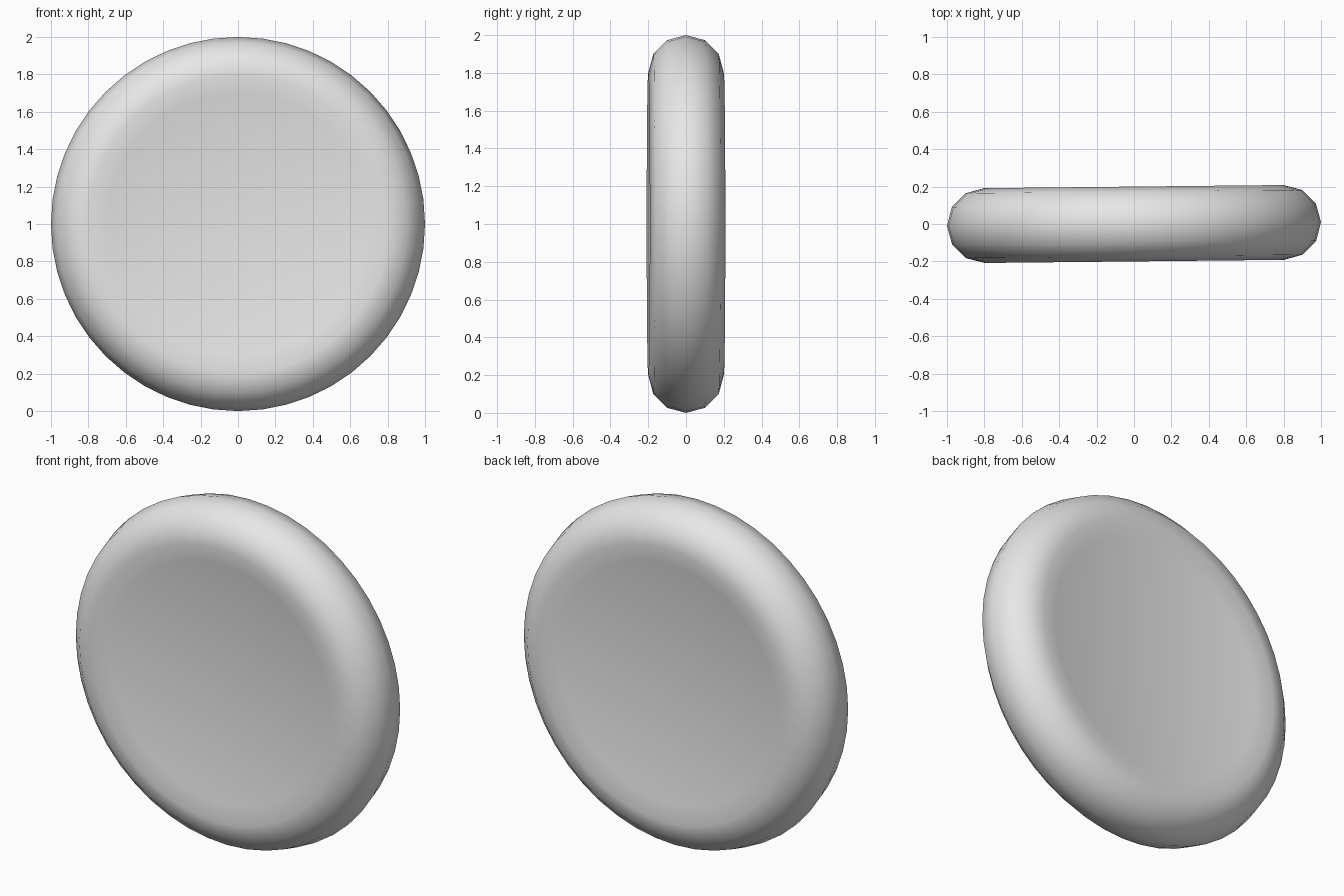
import bpy
import bmesh
from math import radians
from mathutils import Matrix

cube = bpy.data.objects.get("Cube")
if cube:
    bpy.data.objects.remove(cube, do_unlink=True)

# Material
grey = bpy.data.materials.new("light_grey")
grey.use_nodes = True
colour = (0.8, 0.8, 0.8, 1)
grey.diffuse_color = colour
for node in grey.node_tree.nodes:
    if node.type == 'BSDF_PRINCIPLED':
        node.inputs["Base Color"].default_value = colour

# Rounded rim: a ring with a twelve-sided cross-section
bpy.ops.mesh.primitive_torus_add(
    major_radius=0.8, minor_radius=0.2,
    major_segments=48, minor_segments=12, location=(0, 0, 0))
disc = bpy.context.object
disc.name = disc.data.name = "rounded_disc"

bm = bmesh.new()
bm.from_mesh(disc.data)

# Open the inner wall, then close both sides with slightly sunken flat caps
inner = [v for v in bm.verts if v.co.xy.length < 0.69]
bmesh.ops.delete(bm, geom=inner, context='VERTS')
bmesh.ops.holes_fill(bm, edges=[e for e in bm.edges if e.is_boundary], sides=0)
bmesh.ops.recalc_face_normals(bm, faces=bm.faces)

# Stand the disc upright on its rim, turned very slightly
stand = (Matrix.Translation((0, 0, 1)) @ Matrix.Rotation(radians(0.6), 4, 'Z')
         @ Matrix.Rotation(radians(90), 4, 'X'))
bmesh.ops.transform(bm, matrix=stand, verts=bm.verts)
for face in bm.faces:
    face.smooth = True
bm.to_mesh(disc.data)
bm.free()

disc.data.materials.clear()
disc.data.materials.append(grey)
